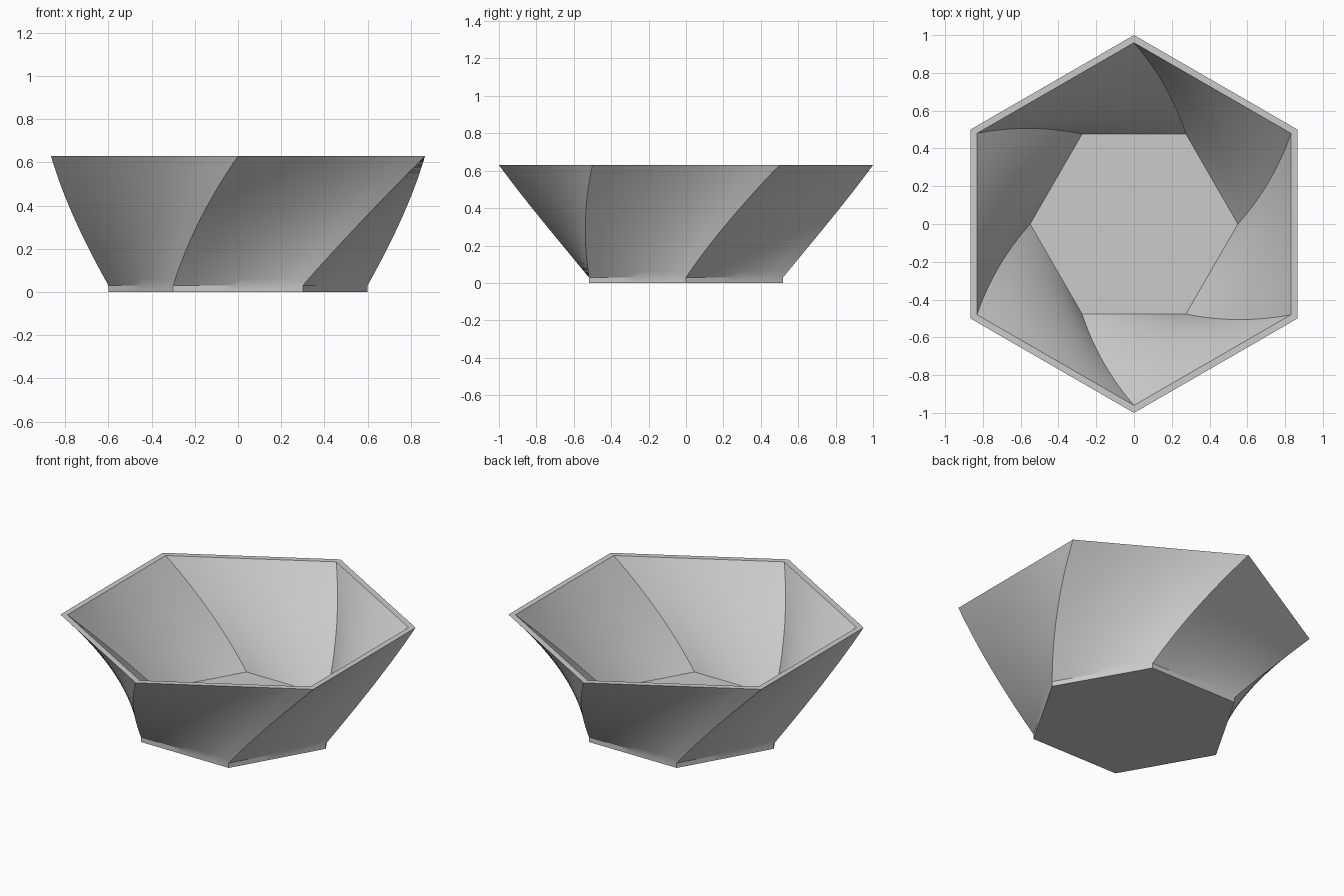
import bpy, bmesh, math
from mathutils import Vector

if "Cube" in bpy.data.objects:
    bpy.data.objects.remove(bpy.data.objects["Cube"])

SIDES, PER_SIDE, LEVELS = 6, 8, 20
HEIGHT, FOOT = 0.63, 0.03
FLOOR = 0.06
TWIST = math.radians(30)

def polar(r, a):
    return Vector((r * math.cos(a), r * math.sin(a)))

def corner(i, t, r0, r1):
    """Corner i of the twisting hexagon, t = 0 at the floor and 1 at the rim."""
    a = math.tau * i / SIDES
    chord = polar(r0, a).lerp(polar(r1, a + TWIST), t)
    spiral = polar(r0 + (r1 - r0) * t, a + TWIST * t)
    return chord.lerp(spiral, 0.5)

def ring(bm, z, t, r0, r1):
    verts = []
    for i in range(SIDES):
        a, b = corner(i, t, r0, r1), corner(i + 1, t, r0, r1)
        for k in range(PER_SIDE):
            p = a.lerp(b, k / PER_SIDE)
            verts.append(bm.verts.new((p.x, p.y, z)))
    return verts

def bridge(bm, lower, upper):
    n = len(lower)
    for i in range(n):
        j = (i + 1) % n
        bm.faces.new((lower[i], lower[j], upper[j], upper[i]))

bm = bmesh.new()
# foot, then the outer wall up to the rim
rings = [ring(bm, 0, 0, 0.6, 1.0)]
for k in range(LEVELS + 1):
    t = k / LEVELS
    rings.append(ring(bm, FOOT + (HEIGHT - FOOT) * t, t, 0.6, 1.0))
# rim and the inner wall down to the floor
for k in range(LEVELS, -1, -1):
    t = k / LEVELS
    rings.append(ring(bm, FLOOR + (HEIGHT - FLOOR) * t, t, 0.55, 0.96))
for lower, upper in zip(rings, rings[1:]):
    bridge(bm, lower, upper)
# underside and inner floor
bm.faces.new(list(reversed(rings[0])))
bm.faces.new(rings[-1])
bmesh.ops.recalc_face_normals(bm, faces=bm.faces)

mesh = bpy.data.meshes.new("twisted_bowl")
bm.to_mesh(mesh)
bm.free()
bowl = bpy.data.objects.new("twisted_bowl", mesh)
bpy.context.collection.objects.link(bowl)

grey = bpy.data.materials.new("light grey")
grey.diffuse_color = (0.6, 0.6, 0.6, 1)
grey.use_nodes = True
grey.node_tree.nodes["Principled BSDF"].inputs["Base Color"].default_value = grey.diffuse_color
mesh.materials.append(grey)

bpy.context.view_layer.objects.active = bowl
bowl.select_set(True)
bpy.ops.object.shade_smooth_by_angle(angle=math.radians(25))
